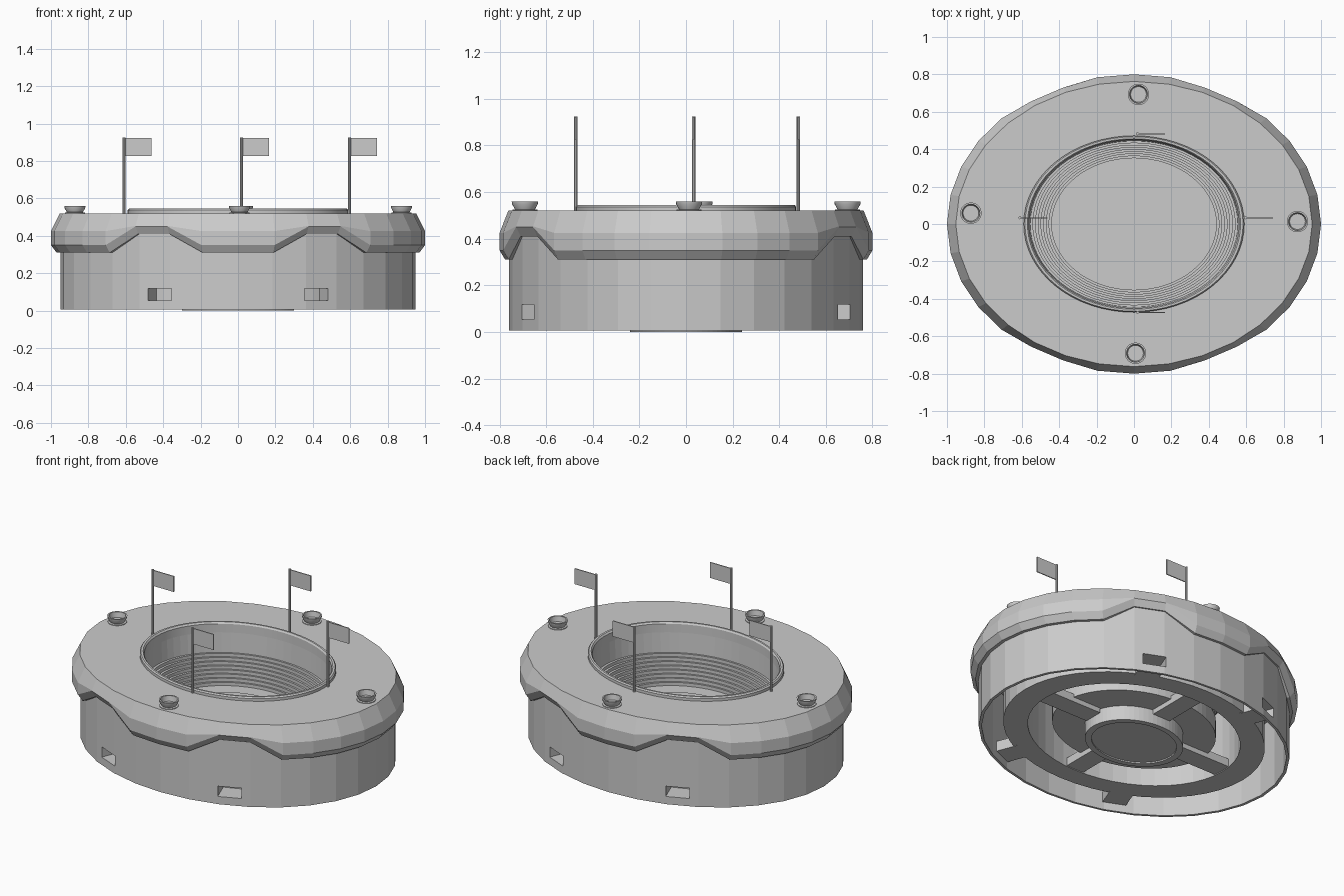
import bpy, bmesh, math
from mathutils import Matrix, Vector

if "Cube" in bpy.data.objects:
    bpy.data.objects.remove(bpy.data.objects["Cube"])

RATIO = 0.8      # ellipse depth / width


def make(name, bm, smooth=False):
    bmesh.ops.recalc_face_normals(bm, faces=bm.faces)
    me = bpy.data.meshes.new(name)
    bm.to_mesh(me)
    bm.free()
    ob = bpy.data.objects.new(name, me)
    bpy.context.collection.objects.link(ob)
    if smooth:
        bpy.ops.object.select_all(action='DESELECT')
        bpy.context.view_layer.objects.active = ob
        ob.select_set(True)
        bpy.ops.object.shade_smooth_by_angle(angle=math.radians(30))
    return ob


def revolve(name, profile, n=64, closed=False, cap=False, ratio=RATIO,
            loc=(0, 0, 0), smooth=False):
    """Sweep (radius, z) points round an ellipse; a point may be a function of the step."""
    bm = bmesh.new()
    rings = []
    for p in profile:
        ring = []
        for k in range(n):
            r, z = p(k) if callable(p) else p
            t = 2 * math.pi * k / n
            ring.append(bm.verts.new((loc[0] + r * math.sin(t),
                                      loc[1] - r * ratio * math.cos(t), loc[2] + z)))
        rings.append(ring)
    pairs = list(zip(rings, rings[1:]))
    if closed:
        pairs.append((rings[-1], rings[0]))
    for a, b in pairs:
        for k in range(n):
            j = (k + 1) % n
            bm.faces.new((a[k], a[j], b[j], b[k]))
    if cap:
        bm.faces.new(rings[-1])
    return make(name, bm, smooth)


def box(name, size, loc, rot=0.0, open_ends=False):
    bm = bmesh.new()
    m = Matrix.Translation(loc) @ Matrix.Rotation(rot, 4, 'Z')
    bmesh.ops.create_cube(bm, size=1, matrix=m @ Matrix.Diagonal((*size, 1)))
    if open_ends:
        axis = Vector((math.cos(rot), math.sin(rot), 0))
        bm.normal_update()
        ends = [f for f in bm.faces if abs(f.normal.dot(axis)) > 0.9]
        bmesh.ops.delete(bm, geom=ends, context='FACES_ONLY')
    return make(name, bm)


def arch(low, high):
    """Fascia point that lifts at four arches, each two steps wide."""
    return lambda k: high if k in (2, 3, 13, 14, 18, 19, 29, 30) else low


# Outer wall, a thin elliptical ring
wall = revolve("outer_wall", [(0.95, 0.005), (0.95, 0.46), (0.932, 0.46), (0.932, 0.005)],
               n=32, closed=True)

# Roof: wavy fascia, bevel, flat top and inner edge
revolve("roof", [(0.58, 0.47), arch((0.94, 0.45), (0.94, 0.47)),
                 arch((0.94, 0.31), (0.94, 0.41)), arch((0.97, 0.31), (0.96, 0.41)),
                 arch((1.0, 0.35), (0.987, 0.45)), arch((1.0, 0.425), (0.986, 0.453)),
                 (0.953, 0.52), (0.58, 0.52)], n=32, closed=True)

# Raised lip around the opening
revolve("roof_lip", [(0.59, 0.48), (0.59, 0.537), (0.583, 0.545), (0.57, 0.545),
                     (0.562, 0.535), (0.562, 0.48)], closed=True, smooth=True)

# Seating bowl: upper band, stepped rows, flat track around the pitch
ROWS, TOP, FLOOR = 8, 0.36, 0.20
bowl = [(0.563, 0.50), (0.555, TOP)]
drop = (TOP - FLOOR) / ROWS
for i in range(ROWS):
    r = 0.555 - 0.115 * (i + 1) / ROWS
    bowl += [(r, TOP - drop * i), (r, TOP - drop * (i + 1))]
bowl += [(0.33, FLOOR), (0.33, FLOOR + 0.004), (0.19, FLOOR + 0.004), (0.19, FLOOR + 0.008)]
revolve("seating_bowl_and_pitch", bowl, cap=True)

# Foundation: low drum, flat ring around it
revolve("pitch_foundation", [(0.50, 0.20), (0.50, 0.09), (0.30, 0.09), (0.30, 0.0),
                             (0.26, 0.0), (0.26, 0.008)], cap=True)

# Hollow concourse under the roof
revolve("concourse", [(0.65, 0.47), (0.65, 0.055), (0.80, 0.055), (0.80, 0.47)], n=48)

# Walkways joining the concourse to the foundation on both axes
for s in (-1, 1):
    box("walkway_x", (0.35, 0.12, 0.05), (s * 0.475, 0, 0.085))
    box("walkway_y", (0.12, 0.28, 0.05), (0, s * 0.38, 0.085))

# Four short entrance tunnels cut through the wall
for sx in (-1, 1):
    for sy in (-1, 1):
        d = Vector((sx * 0.36, sy * 0.93, 0)).normalized()
        end = Vector((sx * 0.417, sy * 0.675, 0.085))
        rot = math.atan2(d.y, d.x)
        box("entrance_tunnel", (0.14, 0.138, 0.064), end - d * 0.075, rot, open_ends=True)
        cutter = box("tunnel_cutter", (0.2, 0.138, 0.064), end, rot)
        cutter.hide_render = True
        mod = wall.modifiers.new("opening", 'BOOLEAN')
        mod.object = cutter
        mod.operation = 'DIFFERENCE'
        mod.solver = 'EXACT'
        bpy.context.view_layer.objects.active = wall
        bpy.ops.object.modifier_apply(modifier=mod.name)
        bpy.data.objects.remove(cutter)

# Roof vents: flared open cups
for x, y in ((-0.872, 0.058), (0.874, 0.013), (0.024, 0.693), (0.008, -0.691)):
    revolve("roof_vent", [(0.054, -0.005), (0.054, 0.004), (0.043, 0.006), (0.055, 0.028),
                          (0.057, 0.04), (0.048, 0.04), (0.046, 0.028), (0.042, 0.008)],
            n=24, cap=True, ratio=1, loc=(x, y, 0.52), smooth=True)

# Flags on poles around the opening
for x, y in ((-0.61, 0.033), (0.596, 0.033), (0.019, 0.482), (0.019, -0.473)):
    revolve("flag_pole", [(0.008, 0.0), (0.008, 0.41)], n=10, cap=True, ratio=1,
            loc=(x, y, 0.515))
    box("flag", (0.145, 0.006, 0.097), (x + 0.074, y, 0.874))
